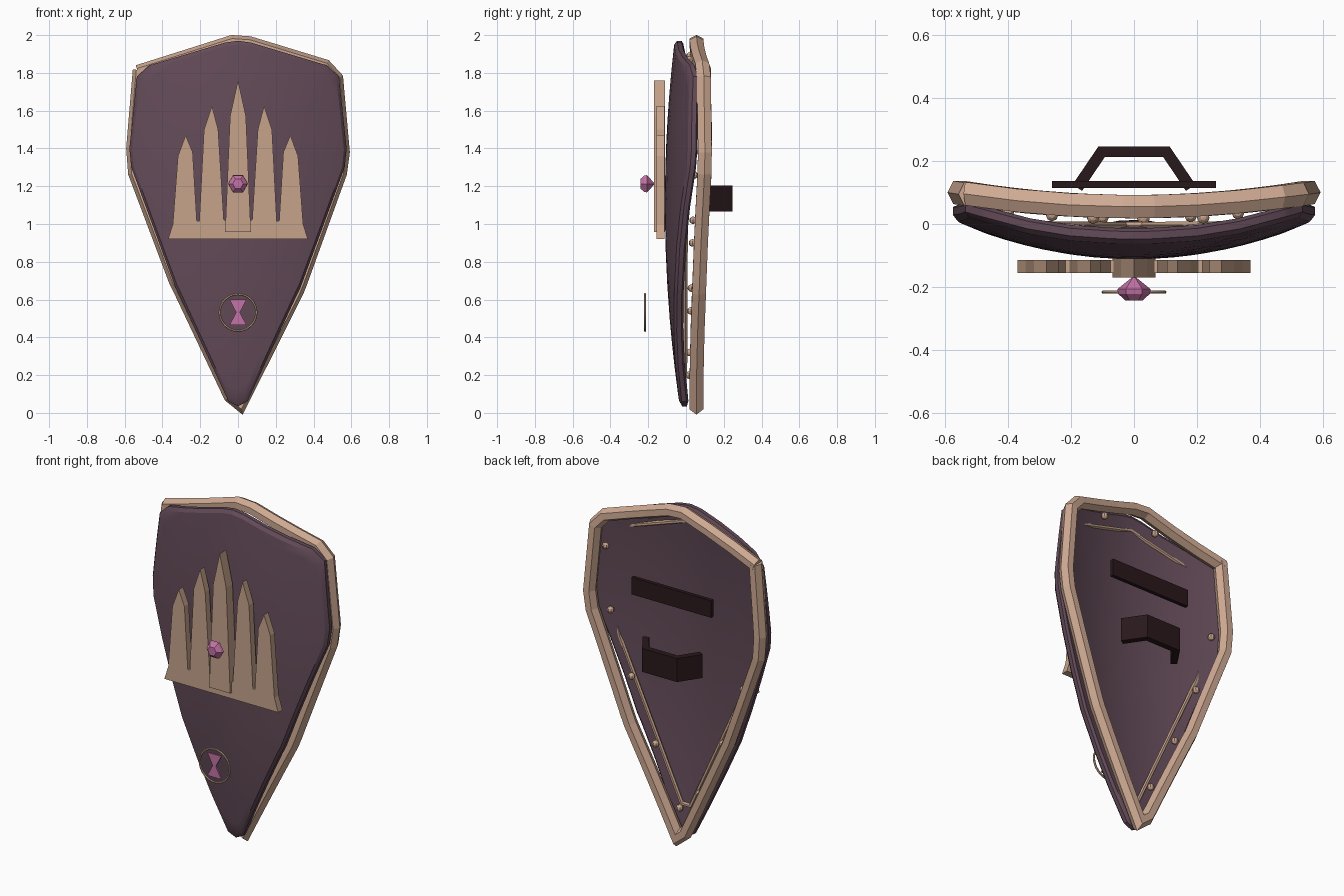
import bpy, bmesh
from math import sin, cos, pi, radians
from mathutils import Vector

if "Cube" in bpy.data.objects:
    bpy.data.objects.remove(bpy.data.objects["Cube"])


def material(name, rgb):
    m = bpy.data.materials.new(name)
    m.diffuse_color = (*rgb, 1)
    m.use_nodes = True
    m.node_tree.nodes["Principled BSDF"].inputs["Base Color"].default_value = m.diffuse_color
    return m


PURPLE = material("purple", (.125, .07, .098))
TAN = material("tan", (.62, .40, .29))
BRASS = material("brass", (.57, .37, .26))
LEATHER = material("leather", (.022, .009, .011))
PINK = material("pink", (.55, .17, .38))


def finish(name, bm, mat, smooth=False):
    bmesh.ops.recalc_face_normals(bm, faces=bm.faces[:])
    me = bpy.data.meshes.new(name)
    bm.to_mesh(me)
    bm.free()
    me.materials.append(mat)
    ob = bpy.data.objects.new(name, me)
    bpy.context.collection.objects.link(ob)
    if smooth:
        bpy.ops.object.select_all(action='DESELECT')
        ob.select_set(True)
        bpy.context.view_layer.objects.active = ob
        bpy.ops.object.shade_smooth_by_angle(angle=radians(30))
    return ob


def loft(bm, rings, closed_rings=False, caps=True):
    vs = [[bm.verts.new(p) for p in r] for r in rings]
    n = len(vs[0])
    pairs = list(zip(vs, vs[1:]))
    if closed_rings:
        pairs.append((vs[-1], vs[0]))
    for a, b in pairs:
        for i in range(n):
            j = (i + 1) % n
            bm.faces.new((a[i], a[j], b[j], b[i]))
    if caps and not closed_rings:
        bm.faces.new(vs[0])
        bm.faces.new(vs[-1])


def prism(name, pts, axis, lo, hi, mat):
    """Extrude a 2D outline along y (points are x,z) or z (points are x,y)."""
    bm = bmesh.new()
    put = (lambda p, d: (p[0], d, p[1])) if axis == 'y' else (lambda p, d: (p[0], p[1], d))
    loft(bm, [[put(p, lo) for p in pts], [put(p, hi) for p in pts]])
    return finish(name, bm, mat)


def subdivide(pts, n, closed):
    out = []
    ends = pts[1:] + pts[:1] if closed else pts[1:]
    for a, b in zip(pts, ends):
        out += [Vector(a).lerp(Vector(b), k / n) for k in range(n)]
    return out if closed else out + [Vector(pts[-1])]


def sweep(name, path, r, ry, mat, closed=False):
    """Six-sided tube along a path, mitred in the front plane."""
    bm, rings, m = bmesh.new(), [], len(path)
    for i, p in enumerate(path):
        a = path[i - 1] if (i or closed) else p
        b = path[(i + 1) % m] if (i < m - 1 or closed) else p
        d1, d2 = [Vector((v.x, 0, v.z)).normalized() for v in (p - a, b - p)]
        t = (d1 + d2).normalized()
        k = 1 / max(.55, t.dot(d2 if d2.length else d1))
        nrm = t.cross(Vector((0, 1, 0)))
        rings.append([p + nrm * (cos(s * pi / 3) * r * k) + Vector((0, sin(s * pi / 3) * ry, 0))
                      for s in range(6)])
    loft(bm, rings, closed)
    return finish(name, bm, mat)


def mirrored(half):
    return half + [(-x, z) for x, z in reversed(half) if x > 0]


# Shield board: curved, rounded edge, built from concentric outlines
def surf(x, z):
    return -.01 - .0661 * (z - .05) + .0689 * (z - .05) * (z - 1.2) + .12 * (x / .57) ** 2


half = [(0, 1.97), (.07, 1.96), (.47, 1.84), (.535, 1.78), (.575, 1.4),
        (.565, 1.3), (.33, .66), (.31, .62), (.05, .06), (0, .035)]
outline = subdivide([Vector(p) for p in mirrored(half)], 3, True)
scales = [.01, .15, .3, .45, .6, .72, .84, .92, .975]
levels = ([(s, -.025) for s in scales] + [(1, -.012), (1, .012)]
          + [(s, .025) for s in reversed(scales)])
rings = []
for s, off in levels:
    ring = []
    for p in outline:
        x, z = p.x * s, 1.2 + (p.y - 1.2) * s
        ring.append((x, surf(x, z) + off, z))
    rings.append(ring)
bm = bmesh.new()
loft(bm, rings)
finish("shield_board", bm, PURPLE, True)

# Rim, an open strip that starts and ends at the upper left corner
rim = [(-.53, 1.805), (-.03, 1.963), (.06, 1.957), (.46, 1.835), (.52, 1.77), (.555, 1.38),
       (.54, 1.27), (.33, .69), (.31, .64), (.012, .048), (-.04, .09), (-.31, .66),
       (-.33, .7), (-.545, 1.27), (-.555, 1.4), (-.52, 1.815)]
rim = [Vector((p.x, .055 + .045 * (p.x / .555) ** 2, p.y))
       for p in subdivide([Vector(p) for p in rim], 3, False)]
sweep("rim", rim, .037, .0425, TAN)

# Thin inner trim, mostly sunk in the back of the board
trim = [(0, -.03, 1.88), (.46, .016, 1.74), (.49, .003, 1.36), (.43, 0, 1.1), (.03, -.004, .22)]
trim += [(-x, y, z) for x, y, z in reversed(trim) if x > 0]
sweep("inner_trim", [Vector(p) for p in trim], .012, .012, BRASS, True)

# Rivets
rivets = [(.03, .2), (.18, .54), (.33, .9), (.46, 1.26), (.49, 1.63), (.45, 1.75), (.22, 1.87),
          (-.1, .32), (-.26, .66), (-.4, 1.02), (-.5, 1.38), (-.46, 1.77), (-.13, 1.89)]
for x, z in rivets:
    bm = bmesh.new()
    bmesh.ops.create_uvsphere(bm, u_segments=8, v_segments=6, radius=.02)
    y = .02 if z > 1.7 else min(.012 + .025 * z, .045)
    bmesh.ops.translate(bm, verts=bm.verts[:], vec=(x, y, z))
    finish("rivet", bm, BRASS)

# Spired emblem with a thicker centre spire
right = [(.06, 1.02), (.075, 1.02), (.105, 1.5), (.138, 1.625), (.18, 1.5), (.205, 1.015),
         (.218, 1.015), (.24, 1.38), (.277, 1.47), (.318, 1.36), (.345, 1.0), (.37, .92)]
prism("spire_emblem", right + [(-x, z) for x, z in reversed(right)], 'y', -.155, -.115, BRASS)
prism("centre_spire", mirrored([(0, 1.76), (.042, 1.57), (.068, .957)]),
      'y', -.17, -.11, BRASS)

# Faceted gem
bm = bmesh.new()
loft(bm, [[(r * cos(k * pi / 3), y, 1.213 + r * sin(k * pi / 3)) for k in range(6)]
          for y, r in ((-.165, .001), (-.207, .053), (-.222, .05), (-.242, .028))])
finish("gem", bm, PINK)

# Ring with hourglass
bm = bmesh.new()
loft(bm, [[((.097 + .006 * cos(t)) * cos(a), -.216 + .006 * sin(t), .532 + (.097 + .006 * cos(t)) * sin(a))
           for t in [k * pi / 3 for k in range(6)]]
          for a in [k * pi / 16 for k in range(32)]], True)
finish("emblem_ring", bm, BRASS)
prism("hourglass", [(.045, .6), (.01, .532), (.045, .465), (-.045, .465), (-.01, .532), (-.045, .6)],
      'y', -.221, -.211, PINK)

# Arm strap and hand grip on the back
prism("arm_strap", [(-.26, .115), (.26, .115), (.26, .137), (-.26, .137)], 'z', 1.44, 1.54, LEATHER)
grip = [(.195, .125), (.113, .246), (-.113, .246), (-.195, .125),
        (-.165, .105), (-.093, .212), (.093, .212), (.165, .105)]
prism("hand_grip", grip, 'z', 1.065, 1.203, LEATHER)
